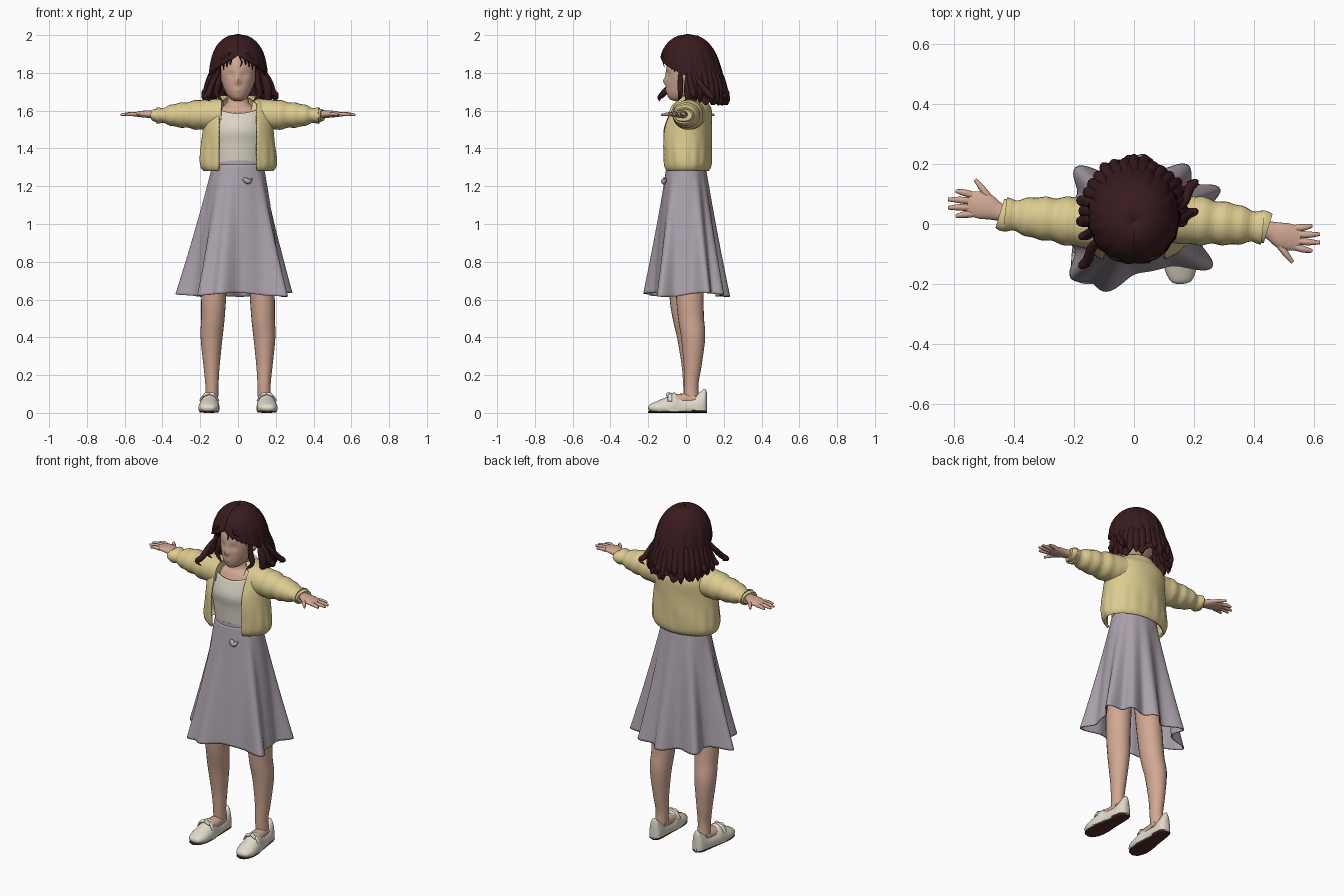
import bpy, bmesh, random
from math import sin, cos, asin, pi, radians, degrees, exp
from mathutils import Vector

random.seed(4)
cube = bpy.data.objects.get("Cube")
if cube:
    bpy.data.objects.remove(cube)


def material(name, red, green, blue):
    mat = bpy.data.materials.new(name)
    mat.use_nodes = True
    colour = (red, green, blue, 1)
    mat.diffuse_color = colour
    mat.node_tree.nodes["Principled BSDF"].inputs["Base Color"].default_value = colour
    return mat


skin = material("skin", .64, .39, .29)
brown = material("dark brown hair", .04, .011, .013)
yellow = material("soft yellow knit", .72, .6, .28)
cream = material("cream cotton", .72, .67, .57)
lilac = material("grey lilac cloth", .41, .36, .41)
leather = material("ivory leather", .76, .71, .6)
sole_brown = material("sole brown", .08, .025, .02)


def spline(rows, steps):
    """Smooth interpolation through rows of numbers."""
    result = []
    last = len(rows) - 1
    for i in range(last):
        nearby = rows[max(i - 1, 0)], rows[i], rows[i + 1], rows[min(i + 2, last)]
        for step in range(steps):
            t = step / steps
            result.append([b + t * (c - a + t * (2*a - 5*b + 4*c - d + t * (3*(b - c) + d - a))) / 2
                           for a, b, c, d in zip(*nearby)])
    return result + [list(rows[last])]


def surface(name, grid, mat, closed=True, thickness=0):
    """Joins rings of points; a thick surface stays open, a solid one is capped."""
    bm = bmesh.new()
    rings = [[bm.verts.new(point) for point in ring] for ring in grid]
    count = len(rings[0])
    for lower, upper in zip(rings, rings[1:]):
        for j in range(count if closed else count - 1):
            k = (j + 1) % count
            bm.faces.new((lower[j], lower[k], upper[k], upper[j]))
    if not thickness:
        bm.faces.new(rings[0])
        bm.faces.new(rings[-1])
    bmesh.ops.recalc_face_normals(bm, faces=bm.faces)
    mesh = bpy.data.meshes.new(name)
    bm.to_mesh(mesh)
    bm.free()
    mesh.materials.append(mat)
    part = bpy.data.objects.new(name, mesh)
    bpy.context.collection.objects.link(part)
    if thickness:
        solid = part.modifiers.new("thickness", "SOLIDIFY")
        solid.thickness, solid.offset = thickness, 0
    bpy.ops.object.select_all(action="DESELECT")
    part.select_set(True)
    bpy.context.view_layer.objects.active = part
    bpy.ops.object.shade_smooth_by_angle(angle=radians(50))


def loft(name, rows, mat, shape=None, gap=None, sides=48, steps=6, thickness=0):
    """Stacked ellipses (height, centre y, half width, half depth), with an optional front gap."""
    grid = []
    for z, y, width, depth in spline(rows, steps):
        opening = gap(z, width) if gap else 0
        ring = []
        for j in range(sides + bool(gap)):
            angle = opening - pi / 2 + (pi - opening) * 2 * j / sides
            point = Vector((width * cos(angle), y + depth * sin(angle), z))
            ring.append(shape(point, angle) if shape else point)
        grid.append(ring)
    surface(name, grid, mat, closed=not gap, thickness=thickness)


def tube(name, rows, mat, sides=16, floor=0):
    """Sweep through (x, y, z, across radius, other radius)."""
    rows = spline(rows, 5)
    centres = [Vector(row[:3]) for row in rows]
    last = len(rows) - 1
    span = centres[last] - centres[0]
    reference = Vector((0, 1, 0)) if abs(span.z) > span.length / 2 else Vector((0, 0, 1))
    grid = []
    for i, row in enumerate(rows):
        along = centres[min(i + 1, last)] - centres[max(i - 1, 0)]
        across = along.cross(reference).normalized()
        other = across.cross(along).normalized()
        ring = []
        for j in range(sides):
            angle = 2 * pi * j / sides
            point = centres[i] + across * row[3] * cos(angle) + other * row[4] * sin(angle)
            point.z = max(point.z, floor)
            ring.append(point)
        grid.append(ring)
    surface(name, grid, mat)


def strand(name, points, width, mat):
    """Round tube that swells in the middle and tapers to its tip."""
    count = len(points)
    radii = [width * sin(pi * (k + .6) / (count - .3)) for k in range(count)]
    tube(name, [(*point, radius, radius) for point, radius in zip(points, radii)], mat, sides=10)


# Egg-shaped head with a nose, eye sockets and lips
def egg(turn):
    size = max(sin(turn), .01) ** .8
    chin = max(cos(turn), 0)
    return 1.8 - .15 * cos(turn), .01 - .05 * chin ** 2, size * (.095 - .015 * chin), size * .115


def face(point, angle):
    def bump(x, z, width, height):
        return exp(-((abs(point.x) - x) / width) ** 2 - ((point.z - z) / height) ** 2)
    if sin(angle) < 0:
        nose, bridge = bump(0, 1.755, .014, .016), bump(0, 1.78, .012, .03)
        socket, lips = bump(.036, 1.79, .02, .016), bump(0, 1.71, .02, .01)
        point.y += .008 * socket - .015 * nose - .005 * (bridge + lips)
    return point


loft("head", [egg(pi * i / 40) for i in range(41)], skin, face, sides=64, steps=1)
loft("neck_and_chest", [(1.48, 0, .13, .08), (1.56, 0, .13, .08), (1.61, .01, .11, .07),
                        (1.64, .015, .06, .055), (1.72, .015, .05, .05)], skin)


# Hair cap: a dome that opens around the face and is ridged into strands
def dome(t):
    size = max(1 - (1 - t) ** 4, 1e-6) ** .5
    return 2 - .35 * t, .01 + .05 * t * t, .15 * size, .16 * size


def ridges(point, angle):
    drop = min(1, (2 - point.z) * 5)
    swell = 1 + drop * (.02 * cos(15 * angle) + .012 * cos(26 * angle))
    ragged = max(0, 1.75 - point.z) * .2 * cos(11 * angle)
    return Vector((point.x * swell, point.y * swell, point.z + ragged))


def hairline(z, width):
    return radians(85) * min(1, max(0, (1.89 - z) * 9))


loft("hair_cap", [dome(i / 40) for i in range(41)], brown, ridges, hairline,
     sides=120, steps=1, thickness=.012)

# Loose locks hanging around the back and sides
for i in range(19):
    angle = radians(-10 + 200 * i / 18)
    reach, tip = random.uniform(.15, .185), random.uniform(1.62, 1.67)
    path = [(.125, 1.84), (.145, 1.77), (.16, 1.71), (reach, tip + .03), (reach, tip)]
    strand("hair_lock", [(radius * cos(angle), .04 + radius * sin(angle), z) for radius, z in path],
           .024, brown)

# Curled locks, swept forward on the right and back on the left
for s in (-1, 1):
    for lift, swing in ((0, 1), (.01, .3)):
        path = [(.11, .04, 1.82), (.15, .07, 1.75), (.17, .12, 1.69), (.19, .14, 1.67), (.16, .14, 1.65)]
        strand("curled_lock", [(.015 + s * x, s * y * swing, z + lift) for x, y, z in path], .017, brown)
    strand("face_lock", [(s * .1, -.03, 1.83), (s * .105, -.03, 1.74), (s * .115, -.03, 1.69),
                         (s * .08, -.04, 1.65)], .016, brown)
    # Parted fringe: fuller at the temples, thin over the forehead
    for k in range(4):
        x = .04 + .018 * k
        strand("fringe_wisp", [(s * x / 2, -.12, 1.905), (s * x * .8, -.122 + .006 * k, 1.88),
                               (s * x, -.112 + .012 * k, 1.855),
                               (s * x, -.104 + .015 * k, 1.84 - .012 * k)], .006 + .002 * k, brown)
    strand("ear", [(s * .092, .01, 1.75), (s * .105, .01, 1.78), (s * .095, .015, 1.81)], .014, skin)
strand("forehead_curl", [(0, -.12, 1.9), (.02, -.12, 1.86), (.01, -.115, 1.83)], .004, brown)


# Shirt with a scooped neckline
def scoop(point, angle):
    point.z += max(0, point.z - 1.5) * 25 * min(abs(point.x), .11) ** 2
    return point


loft("shirt", [(1.29, 0, .125, .095), (1.42, 0, .145, .105), (1.5, 0, .155, .115), (1.585, 0, .14, .085)],
     cream, scoop, thickness=.006)


# Open knitted jacket with soft folds and a gathered hem
def folds(point, angle):
    gather = exp(-((point.z - 1.36) / .07) ** 2)
    swell = 1 + .012 * gather * cos(17 * angle) + .008 * sin(5 * angle + 30 * point.z)
    return Vector((point.x * swell, point.y * swell, point.z))


def front_opening(z, width):
    return asin(min(.1 / width, .7))


loft("jacket_body", [(1.285, 0, .18, .115), (1.33, 0, .197, .13), (1.5, 0, .18, .13), (1.6, .02, .17, .11),
                     (1.64, .02, .14, .09), (1.675, .035, .08, .06)],
     yellow, folds, front_opening, sides=96, thickness=.014)


# Sleeve: tapers along the arm, with soft uneven ripples toward the wrist
def sleeve(t):
    ripple = .004 * t * (sin(20 * t) + sin(33 * t))
    return .08 + .35 * t, .015 - .037 * t, 1.58 - .006 * t, .085 - .035 * t * t + ripple, .084 - .048 * t * t + ripple


for s, side in ((-1, "right"), (1, "left")):
    # The arms point opposite ways, one slightly forward and one slightly back
    def arm(rows):
        return [(s * x, .01 + s * y, *rest) for x, y, *rest in rows]

    tube(side + "_sleeve", arm(sleeve(i / 24) for i in range(25)), yellow, sides=24)
    tube(side + "_cuff", arm([(.415, -.02, 1.575, .048, .033), (.43, -.02, 1.575, .055, .036),
                              (.448, -.025, 1.575, .05, .031)]), yellow, sides=24)
    tube(side + "_hand", arm([(.4, -.02, 1.58, .03, .025), (.45, -.03, 1.58, .03, .02),
                              (.5, -.05, 1.582, .045, .018), (.555, -.06, 1.58, .04, .01)]), skin)
    fingers = [(.54, .021 * k, .624 - .013 * k * k, .028 * k) for k in (-1.5, -.5, .5, 1.5)]
    for root, spread, end, fan in fingers + [(.475, -.01, .53, -.08)]:
        middle = (root + end) / 2
        tube(side + "_finger", arm([(root, spread - .055, 1.58, .012, .011),
                                    (middle, (spread + fan) / 2 - .058, 1.582, .011, .01),
                                    (end, fan - .058, 1.577, .006, .006)]), skin, sides=8)

    # Leg, the right one a little forward at the knee
    leg = []
    for x, y, z, radius in ((.11, .01, .9, .07), (.128, .02, .62, .066), (.133, .027, .5, .062),
                            (.14, .038, .4, .058), (.14, .035, .25, .043), (.138, .027, .15, .035),
                            (.14, .03, .06, .035)):
        sway = .035 * min(1, max(0, z * 2 - .2)) if s < 0 else 0
        leg.append((s * x, y - sway, z, radius, radius * 1.1))
    tube(side + "_leg", leg, skin, sides=24)
    tube(side + "_instep", [(s * .14, .05, .075, .034, .03), (s * .147, -.06, .065, .04, .035)], skin)

    # Loafer (y, half width, top height) with a sole, heel, strap and bow
    shoe = [(.11, .012, .11), (.1, .03, .128), (.075, .038, .11), (.03, .042, .084), (-.03, .047, .088),
            (-.065, .052, .108), (-.1, .055, .085), (-.15, .053, .064), (-.19, .035, .045), (-.2, .012, .03)]
    outline = [(s * (.147 - .06 * y), y, width, top) for y, width, top in shoe]
    tube(side + "_loafer", [(x, y, .026, width, top - .026) for x, y, width, top in outline],
         leather, sides=24, floor=.008)
    tube(side + "_sole", [(x, y, .005, width * .95, .005) for x, y, width, top in outline], sole_brown)
    tube(side + "_heel", [(x, y, .011, width * 1.03, .011) for x, y, width, top in outline[:4]], sole_brown)
    centre = s * .152
    tube(side + "_strap", [(centre + .05 * sin(t), -.085, .046 + .055 * cos(t), .012, .006)
                           for t in (-1.3, -.7, 0, .7, 1.3)], leather)
    for way in (-1, 1):
        strand(side + "_bow", [(centre, -.092, .102), (centre + way * .02, -.097, .098),
                               (centre + way * .034, -.1, .085)], .01, leather)

# Skirt: an oval waist flaring to a hem with uneven rounded pleats
pleats = (31, 58, 85, 125, 174, 232, 253, 321)


def flare(point, angle):
    drop = (1.315 - point.z) / .69
    turn = degrees(angle) % 360
    wave = sum(exp(-((turn - pleat) / 11) ** 2) for pleat in pleats)
    swell = 1 + drop * (.36 * wave - .2)
    return Vector((point.x * swell, point.y * swell, point.z + .01 * drop * sin(3 * angle)))


loft("skirt", [(.625, 0, .285, .2), (1.315, 0, .132, .1)], lilac, flare, sides=180, steps=30, thickness=.006)
loft("waistband", [(1.285, 0, .137, .105), (1.335, 0, .13, .102)], lilac)
strand("skirt_tie", [(.03, -.11, 1.24), (.055, -.117, 1.225), (.075, -.105, 1.24)], .016, lilac)
